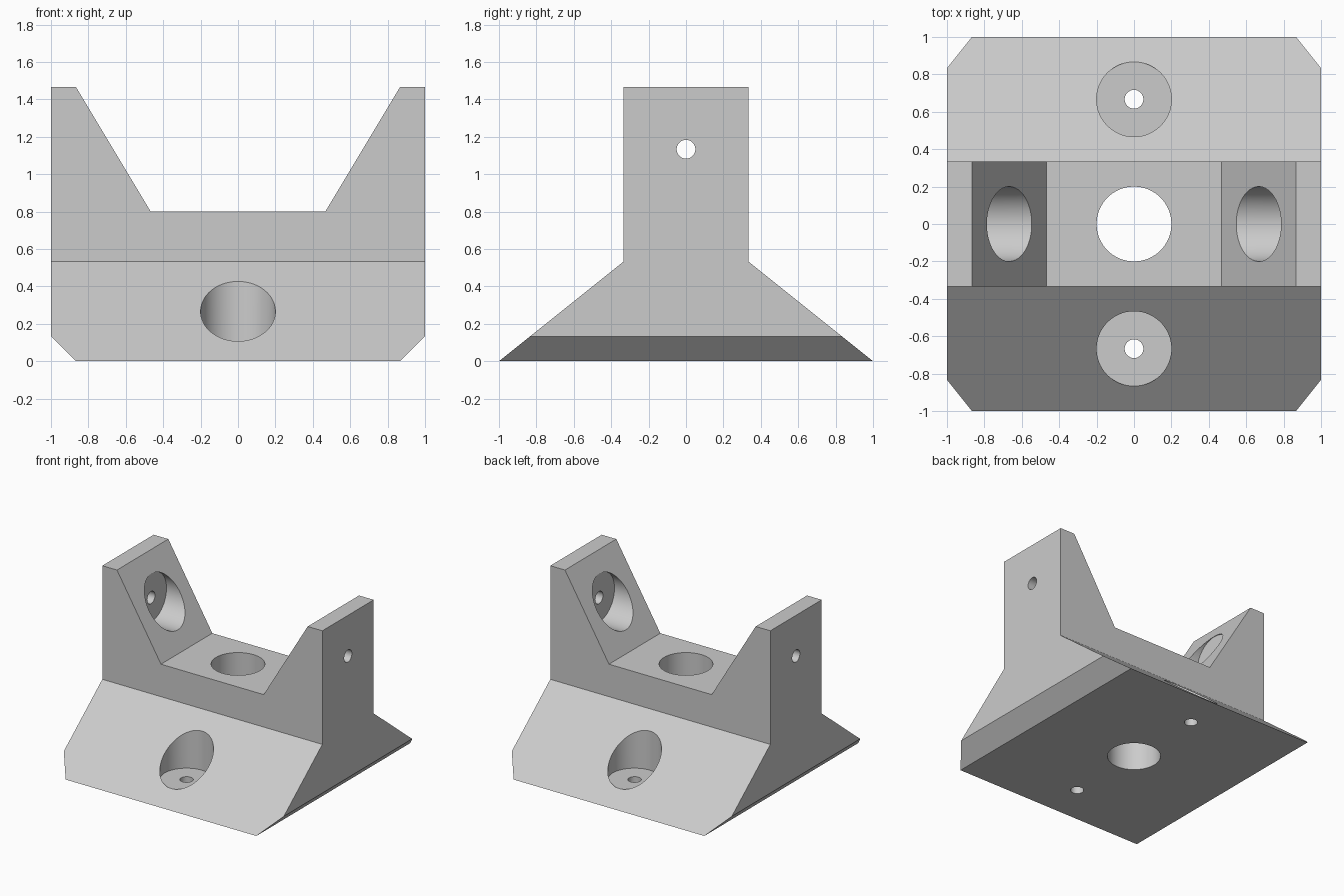
import bpy
import bmesh
from math import pi, radians
from mathutils import Matrix, Vector

if "Cube" in bpy.data.objects:
    bpy.data.objects.remove(bpy.data.objects["Cube"], do_unlink=True)

grey = bpy.data.materials.new("plain_grey")
grey.use_nodes = True
colour = (0.6, 0.6, 0.6, 1)
grey.diffuse_color = colour
grey.node_tree.nodes["Principled BSDF"].inputs["Base Color"].default_value = colour


def link(name, bm):
    bmesh.ops.recalc_face_normals(bm, faces=bm.faces)
    mesh = bpy.data.meshes.new(name)
    bm.to_mesh(mesh)
    bm.free()
    mesh.materials.append(grey)
    ob = bpy.data.objects.new(name, mesh)
    bpy.context.collection.objects.link(ob)
    return ob


def prism(name, half, axis, reach):
    """Mirror a half profile of (across, z) points and extrude it along an axis."""
    outline = half + [(-a, z) for a, z in reversed(half)]
    bm = bmesh.new()
    verts = [bm.verts.new((a, -reach, z) if axis == "Y" else (-reach, a, z)) for a, z in outline]
    face = bm.faces.new(verts)
    out = bmesh.ops.extrude_face_region(bm, geom=[face])["geom"]
    shift = Vector((0, 2 * reach, 0)) if axis == "Y" else Vector((2 * reach, 0, 0))
    bmesh.ops.translate(bm, vec=shift, verts=[v for v in out if isinstance(v, bmesh.types.BMVert)])
    return link(name, bm)


def cylinder(name, radius, start, end):
    """Cylinder between two points, upright or lying along x."""
    a, b = Vector(start), Vector(end)
    turn = Matrix.Rotation(pi / 2, 4, "Y") if abs((b - a).x) > 0 else Matrix()
    bm = bmesh.new()
    bmesh.ops.create_cone(bm, cap_ends=True, segments=64, radius1=radius, radius2=radius,
                          depth=(b - a).length, matrix=Matrix.Translation((a + b) / 2) @ turn)
    return link(name, bm)


def boolean(target, tool, operation):
    """Apply a boolean and remove its helper."""
    tool.hide_render = True
    mod = target.modifiers.new(tool.name, "BOOLEAN")
    mod.operation, mod.solver, mod.object = operation, "EXACT", tool
    bpy.context.view_layer.objects.active = target
    bpy.ops.object.modifier_apply(modifier=mod.name)
    bpy.data.objects.remove(tool, do_unlink=True)


# Cradle outline from the front, trimmed by the flared outline from the side
bracket = prism("mounting_bracket", [(0.8667, 0), (1, 0.1333), (1, 1.4667),
                                     (0.8667, 1.4667), (0.4667, 0.8)], "Y", 1.2)
flare = prism("flare_trim", [(1.25, -0.2), (0.3333, 0.5333), (0.3333, 1.7)], "X", 1.2)
boolean(bracket, flare, "INTERSECT")

# Central through hole
boolean(bracket, cylinder("centre_hole", 0.2, (0, 0, -0.2), (0, 0, 1.2)), "DIFFERENCE")

# Counterbored screw holes in the sloping feet and in the upright arms
for s in (-1, 1):
    y, z = s * 0.6667, 1.1333
    holes = [
        cylinder("foot_counterbore", 0.2, (0, y, 0.105), (0, y, 0.9)),
        cylinder("foot_screw_hole", 0.05, (0, y, -0.2), (0, y, 0.3)),
        cylinder("arm_counterbore", 0.2, (s * 0.3, 0, z), (s * 0.79, 0, z)),
        cylinder("arm_screw_hole", 0.05, (s * 0.6, 0, z), (s * 1.2, 0, z)),
    ]
    for hole in holes:
        boolean(bracket, hole, "DIFFERENCE")

# One flat colour, smooth bores and crisp edges
bracket.data.materials.clear()
bracket.data.materials.append(grey)
for poly in bracket.data.polygons:
    poly.material_index = 0
bpy.ops.object.select_all(action="DESELECT")
bracket.select_set(True)
bpy.context.view_layer.objects.active = bracket
bpy.ops.object.shade_smooth_by_angle(angle=radians(20))
